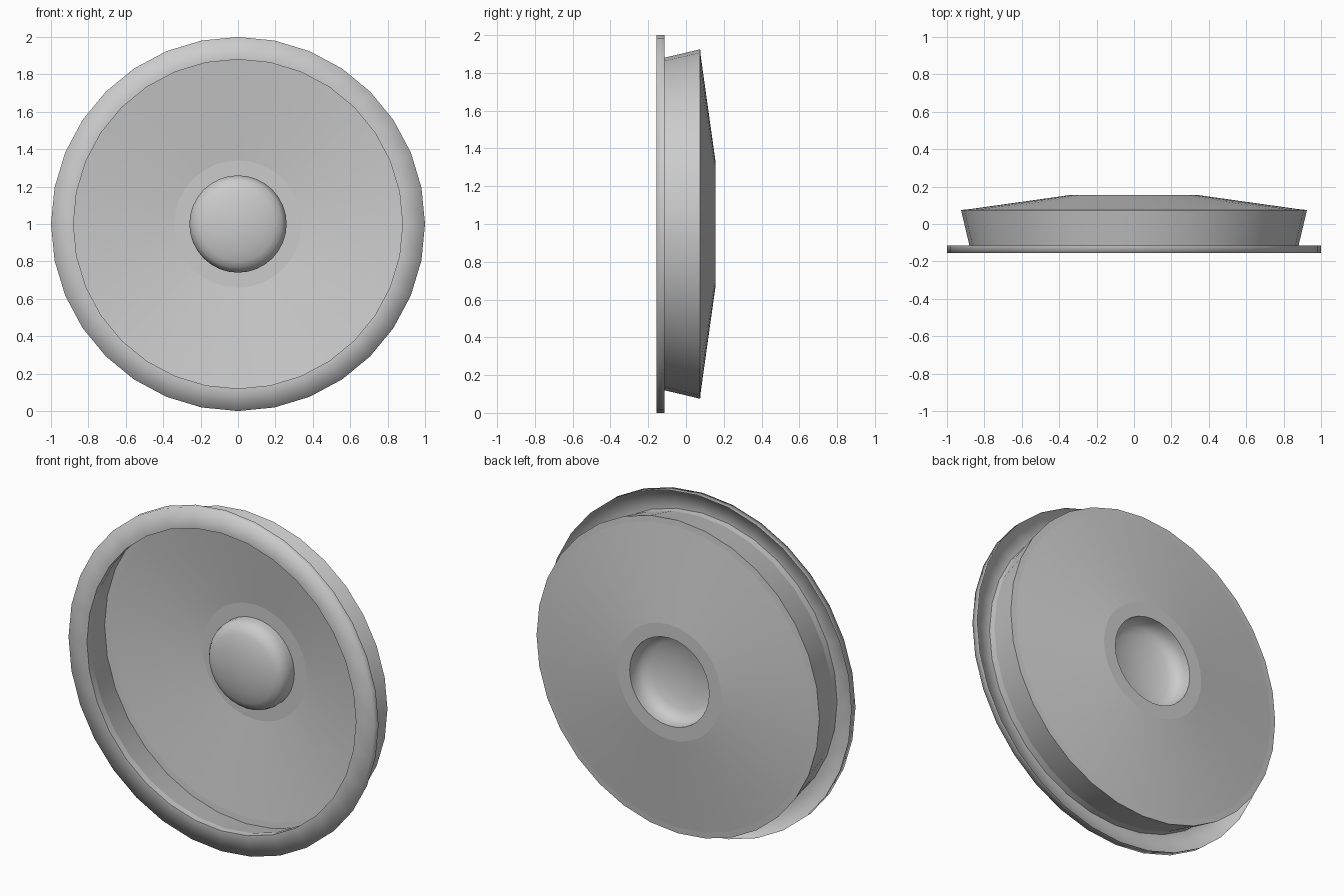
import bpy
import bmesh
from math import sin, cos, tau

SIDES = 32
CENTRE_Z = 1.0

cube = bpy.data.objects.get("Cube")
if cube:
    bpy.data.objects.remove(cube, do_unlink=True)

# Single neutral colour for the whole model
grey = bpy.data.materials.new("light_grey")
grey.use_nodes = True
grey.diffuse_color = (0.6, 0.6, 0.6, 1)
grey.node_tree.nodes["Principled BSDF"].inputs["Base Color"].default_value = (0.6, 0.6, 0.6, 1)


def lathe(name, profile):
    """Spin (radius, y) points about the front-to-back axis."""
    bm = bmesh.new()
    rings = []
    for radius, y in profile:
        rings.append([bm.verts.new((radius * sin(tau * j / SIDES), y,
                                    CENTRE_Z + radius * cos(tau * j / SIDES)))
                      for j in range(SIDES)])
    for a, b in zip(rings, rings[1:]):
        for j in range(SIDES):
            k = (j + 1) % SIDES
            bm.faces.new((a[j], a[k], b[k], b[j]))
    # Close the pole where a profile starts on the axis
    bmesh.ops.remove_doubles(bm, verts=bm.verts[:], dist=0.0005)
    for face in bm.faces:
        face.smooth = True
    mesh = bpy.data.meshes.new(name)
    bm.to_mesh(mesh)
    bm.free()
    mesh.materials.append(grey)
    obj = bpy.data.objects.new(name, mesh)
    bpy.context.collection.objects.link(obj)
    return obj


# Flange: front ring with a turned-back outer edge, open behind
lathe("mounting_rim", [(0.88, -0.155), (1.0, -0.155), (1.0, -0.115)])
lathe("rim_inner_lip", [(0.88, -0.155), (0.88, -0.115)])

# Side wall flaring towards the back
lathe("side_wall", [(0.88, -0.115), (0.925, 0.075)])

# Shallow cone with a narrow flat border and a flat ring around the cap
lathe("cone_border", [(0.89, 0.078), (0.925, 0.075)])
lathe("cone", [(0.34, 0.155), (0.89, 0.078)])
lathe("centre_ring", [(0.26, 0.155), (0.34, 0.155)])

# Domed cap bulging forwards, hollow behind
lathe("dust_cap", [(0.0, 0.02), (0.07, 0.023), (0.14, 0.033), (0.2, 0.049),
                   (0.235, 0.066), (0.252, 0.09), (0.26, 0.12), (0.26, 0.155)])
